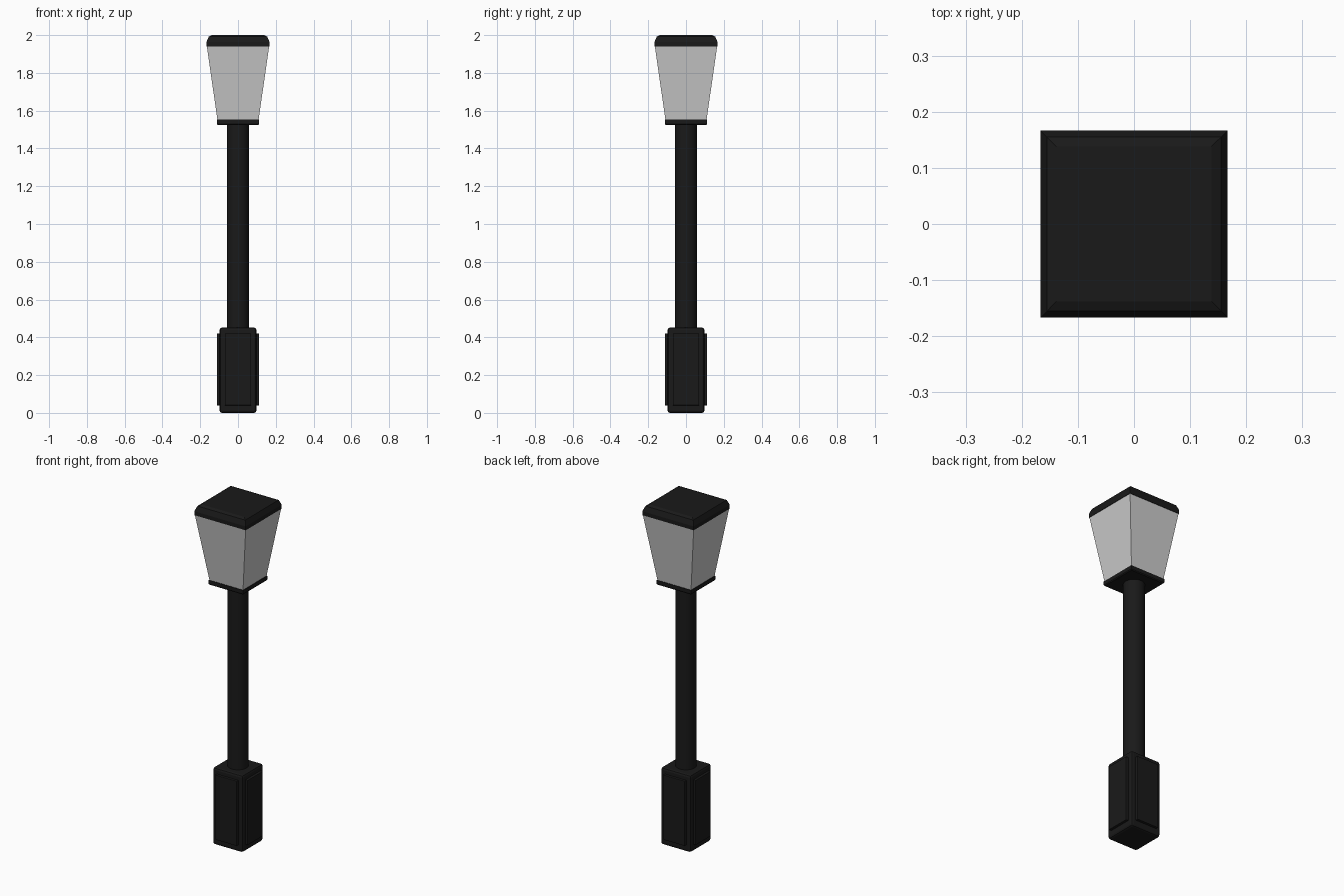
import bpy, bmesh
from math import pi

if "Cube" in bpy.data.objects:
    bpy.data.objects.remove(bpy.data.objects["Cube"])

black = bpy.data.materials.new("black_metal")
black.diffuse_color = (0.01, 0.01, 0.01, 1)
black.use_nodes = True
black.node_tree.nodes["Principled BSDF"].inputs["Base Color"].default_value = black.diffuse_color


def square_loft(name, rings, mat=None):
    """Stack of squares given as (half width, z), capped at both ends."""
    bm = bmesh.new()
    loops = [[bm.verts.new((sx * h, sy * h, z))
              for sx, sy in ((-1, -1), (1, -1), (1, 1), (-1, 1))]
             for h, z in rings]
    for lo, hi in zip(loops, loops[1:]):
        for i in range(4):
            j = (i + 1) % 4
            bm.faces.new((lo[i], lo[j], hi[j], hi[i]))
    bm.faces.new(loops[0][::-1])
    bm.faces.new(loops[-1])
    mesh = bpy.data.meshes.new(name)
    bm.to_mesh(mesh)
    bm.free()
    obj = bpy.data.objects.new(name, mesh)
    bpy.context.collection.objects.link(obj)
    if mat:
        mesh.materials.append(mat)
    return obj


def box(name, size, loc, bevel, rot=0):
    bpy.ops.mesh.primitive_cube_add(size=1, location=loc, rotation=(0, 0, rot))
    obj = bpy.context.object
    obj.name = name
    obj.scale = size
    bpy.ops.object.transform_apply(location=False, rotation=False, scale=True)
    obj.data.materials.append(black)
    mod = obj.modifiers.new("bevel", 'BEVEL')
    mod.width = bevel
    mod.segments = 2
    return obj


# Pedestal: bevelled core with a raised panel on each side
box("pedestal", (0.194, 0.194, 0.452), (0, 0, 0.226), 0.012)
for i, (x, y) in enumerate(((0, -1), (1, 0), (0, 1), (-1, 0))):
    box(f"pedestal_panel_{i + 1}", (0.14, 0.03, 0.38),
        (x * 0.097, y * 0.097, 0.23), 0.002, i * pi / 2)

# Round post
bpy.ops.mesh.primitive_cylinder_add(vertices=32, radius=0.057, depth=1.1,
                                    location=(0, 0, 0.98))
post = bpy.context.object
post.name = "post"
post.data.materials.append(black)
bpy.ops.object.shade_smooth_by_angle()

# Lantern: base plate, flared glass, bevelled cap
square_loft("lantern_base", [(0.108, 1.525), (0.112, 1.53), (0.112, 1.552)], black)
square_loft("lantern_glass", [(0.109, 1.552), (0.165, 1.942)])
square_loft("lantern_cap", [(0.167, 1.94), (0.167, 1.963), (0.155, 1.992),
                            (0.138, 2.0)], black)
